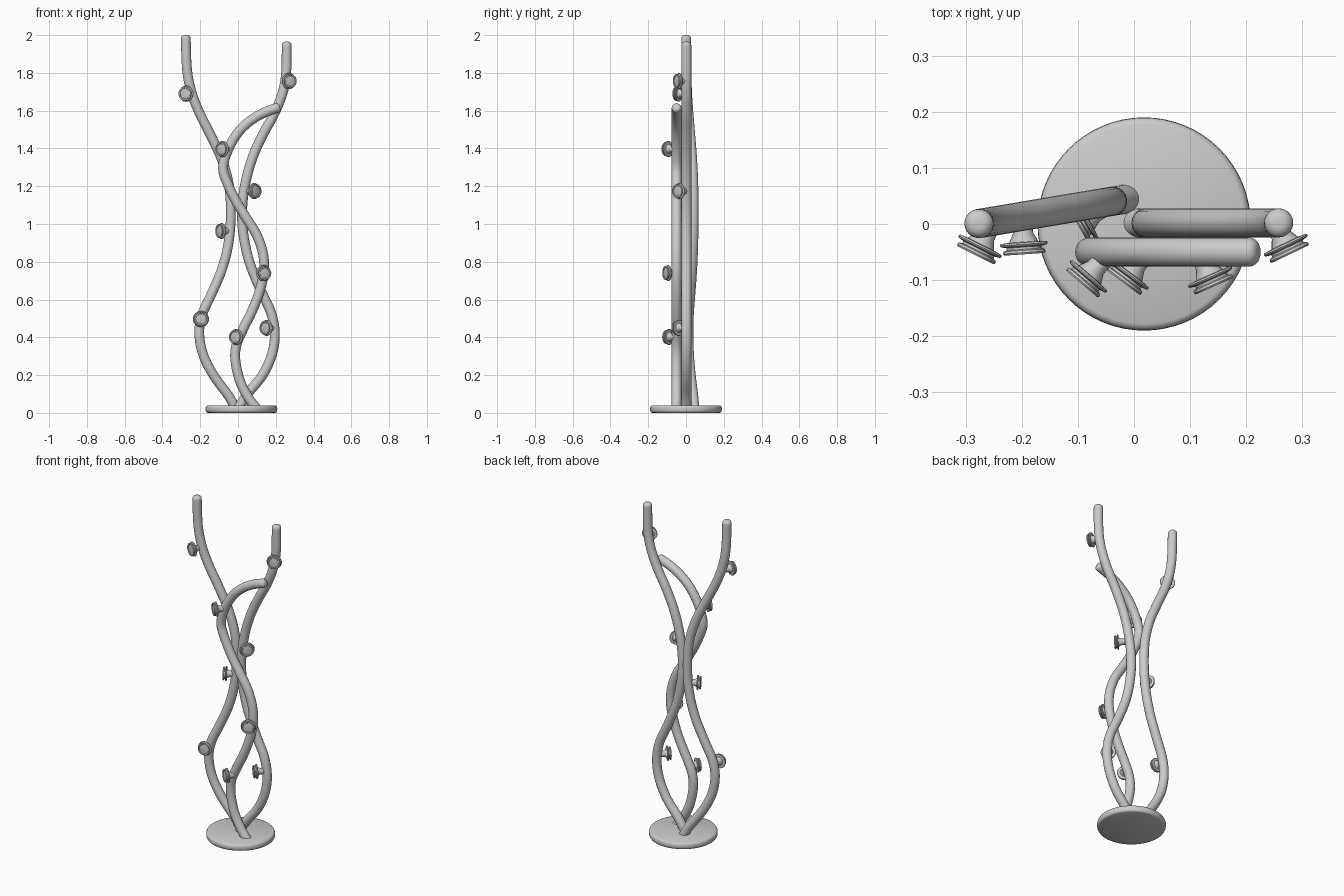
import bpy, bmesh, math
from mathutils import Vector

if "Cube" in bpy.data.objects:
    bpy.data.objects.remove(bpy.data.objects["Cube"])

R = 0.026  # branch radius


def smooth_path(pts, n=5):
    """Catmull-Rom samples through the points."""
    p = [2 * pts[0] - pts[1]] + pts + [2 * pts[-1] - pts[-2]]
    out = []
    for i in range(1, len(p) - 2):
        a, b, c, d = p[i - 1:i + 3]
        for k in range(n):
            t = k / n
            out.append(0.5 * (2 * b + (c - a) * t + (2 * a - 5 * b + 4 * c - d) * t ** 2
                              + (3 * b - a - 3 * c + d) * t ** 3))
    return out + [pts[-1]]


def finish(bm, name, angle=40):
    bmesh.ops.recalc_face_normals(bm, faces=bm.faces)
    me = bpy.data.meshes.new(name)
    bm.to_mesh(me)
    bm.free()
    ob = bpy.data.objects.new(name, me)
    bpy.context.collection.objects.link(ob)
    bpy.ops.object.select_all(action='DESELECT')
    bpy.context.view_layer.objects.active = ob
    ob.select_set(True)
    bpy.ops.object.shade_smooth_by_angle(angle=math.radians(angle))
    return ob


def skin_rings(bm, rings):
    """Bridge equal rings and cap both ends."""
    vs = [[bm.verts.new(c) for c in r] for r in rings]
    n = len(vs[0])
    for a, b in zip(vs, vs[1:]):
        for j in range(n):
            bm.faces.new((a[j], a[(j + 1) % n], b[(j + 1) % n], b[j]))
    bm.faces.new(vs[0])
    bm.faces.new(vs[-1])


def branch(name, xz, depth, sides=20):
    """Round tube whose bends lie in one upright plane; rounded tip."""
    path = smooth_path([Vector((x, depth(x), z)) for x, z in xz])
    end = (path[-1] - path[-2]).normalized()
    tip, cap = path.pop(), 0.018
    stations = [(p, R) for p in path if (p - tip).length > cap]
    for k in range(6):
        a = k / 5 * math.pi / 2
        stations.append((tip - end * cap * (1 - math.sin(a)),
                         R - cap * (1 - math.cos(a))))
    side = Vector((1, depth(1) - depth(0), 0)).normalized()
    normal = side.cross(Vector((0, 0, 1)))
    rings = []
    for i, (p, r) in enumerate(stations):
        q0 = stations[max(i - 1, 0)][0]
        q1 = stations[min(i + 1, len(stations) - 1)][0]
        u = normal.cross((q1 - q0).normalized())
        rings.append([p + r * (math.cos(t) * u + math.sin(t) * normal)
                      for t in (2 * math.pi * j / sides for j in range(sides))])
    bm = bmesh.new()
    skin_rings(bm, rings)
    return finish(bm, name)


def lathe(name, profile, origin, direction, sides=24):
    """Turned part: profile of (radius, distance along direction)."""
    d = Vector(direction).normalized()
    q = d.to_track_quat('Z', 'Y')
    bm = bmesh.new()
    skin_rings(bm, [[Vector(origin) + q @ Vector((r * math.cos(t), r * math.sin(t), h))
                     for t in (2 * math.pi * j / sides for j in range(sides))]
                    for r, h in profile])
    return finish(bm, name)


# Round base plate with softened edges
base = [(0.178, 0), (0.185, 0.003), (0.189, 0.01), (0.19, 0.02),
        (0.189, 0.03), (0.185, 0.037), (0.178, 0.04)]
lathe("base_plate", base, (0.018, 0, 0), (0, 0, 1), 64)

# Three winding branches
left = [(-.01, .02), (-.05, .09), (-.13, .2), (-.185, .31), (-.205, .42), (-.19, .52),
        (-.14, .63), (-.085, .76), (-.05, .9), (-.038, 1.05), (-.047, 1.2), (-.085, 1.34),
        (-.15, 1.48), (-.205, 1.59), (-.247, 1.70), (-.27, 1.82), (-.277, 2.0)]
right = [(0, .02), (.05, .1), (.13, .2), (.18, .31), (.195, .42), (.175, .53),
         (.12, .65), (.06, .8), (.028, .95), (.022, 1.08), (.04, 1.22), (.08, 1.36),
         (.135, 1.48), (.19, 1.58), (.235, 1.69), (.255, 1.8), (.258, 1.965)]
front = [(.1, .02), (.055, .08), (.01, .17), (-.014, .28), (-.008, .36), (.025, .44),
         (.07, .53), (.11, .63), (.137, .74), (.133, .84), (.1, .94), (.045, 1.03),
         (-.01, 1.12), (-.058, 1.22), (-.079, 1.3), (-.05, 1.4), (.005, 1.49),
         (.07, 1.55), (.14, 1.59), (.222, 1.62)]
branch("left_branch", left, lambda x: 0.047 + 0.167 * x)
branch("right_branch", right, lambda x: 0.002)
branch("front_branch", front, lambda x: -0.05)

# Coat pegs: flared stem, wide flange, groove, smaller front flange
peg = [(0.017, 0.01), (0.018, 0.03), (0.026, 0.046), (0.041, 0.047), (0.043, 0.050),
       (0.041, 0.053), (0.031, 0.055), (0.031, 0.059), (0.037, 0.061), (0.038, 0.065),
       (0.036, 0.068), (0.029, 0.068), (0.027, 0.065), (0.012, 0.067)]
pegs = [  # disc centre x, y, z and facing direction x, y
    (-.277, -.045, 1.69, -.45, -.9), (.273, -.043, 1.757, .43, -.9),
    (-.085, -.098, 1.397, -.65, -.76), (.090, -.040, 1.174, .7, -.7),
    (-.092, .008, .963, -.87, -.5), (.138, -.100, .74, .4, -.9),
    (-.196, -.042, .497, .07, -1), (.148, -.043, .45, -.7, -.7),
    (-.012, -.095, .402, -.6, -.8)]
for i, (x, y, z, dx, dy) in enumerate(pegs):
    d = Vector((dx, dy, 0)).normalized()
    lathe(f"peg_{i + 1}", peg, Vector((x, y, z)) - d * 0.056, d)
